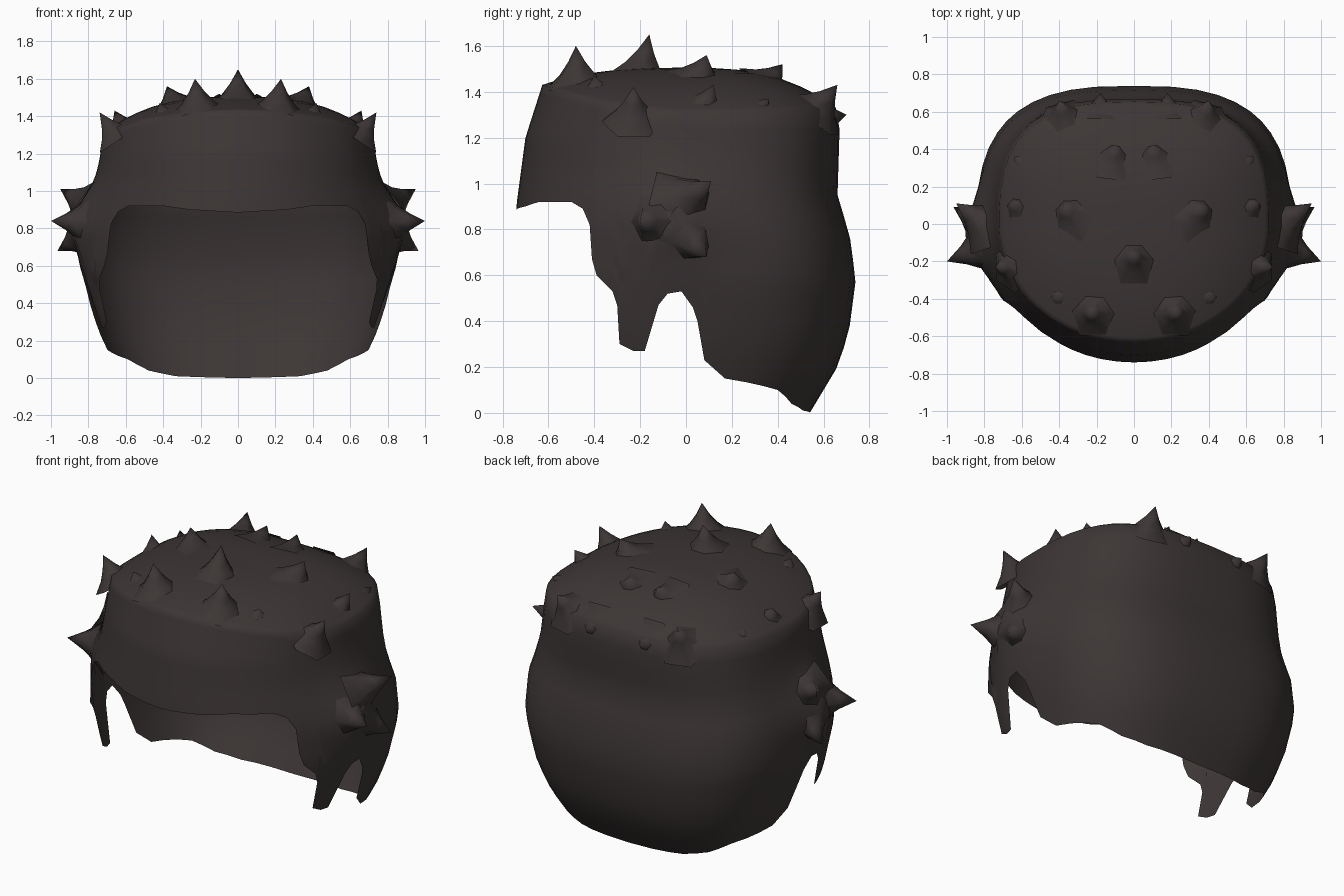
import bpy, bmesh, math
from mathutils import Vector

if "Cube" in bpy.data.objects:
    bpy.data.objects.remove(bpy.data.objects["Cube"])

hair = bpy.data.materials.new("dark_brown_hair")
hair.diffuse_color = (0.046, 0.037, 0.036, 1)
hair.use_nodes = True
hair.node_tree.nodes["Principled BSDF"].inputs["Base Color"].default_value = hair.diffuse_color


def interp(table, v):
    if v <= table[0][0]:
        return table[0][1]
    for (a, p), (b, q) in zip(table, table[1:]):
        if v <= b:
            return p + (q - p) * (v - a) / (b - a)
    return table[-1][1]


# Half width, front depth and back depth by height
WIDTH = [(0, .62), (.16, .71), (.35, .78), (.6, .84), (.8, .83), (1.05, .76), (1.2, .735), (1.4, .71)]
FRONT = [(.9, .74), (1.2, .70), (1.45, .62)]
BACK = [(0, .54), (.2, .66), (.35, .71), (.58, .74), (.8, .71), (.93, .66), (1.25, .67), (1.4, .64)]

# Lower hairline as (y, z): fringe, sideburn, ear notch, nape
HAIRLINE = [(-.74, .885), (-.70, .90), (-.64, .92), (-.5, .92), (-.45, .89), (-.42, .82),
            (-.41, .67), (-.39, .6), (-.32, .53), (-.30, .47), (-.29, .30), (-.23, .27),
            (-.18, .27), (-.12, .47), (-.08, .52), (-.02, .53), (.03, .46), (.05, .4),
            (.08, .23), (.17, .15), (.4, .10), (.46, .04), (.51, .01), (.54, 0)]


def surface(t, z):
    """Point on the head outline at angle t (-90 front, 90 back) and height z."""
    n = 2 if t < 0 else 2.8
    c = max(math.cos(t), 0) ** (2 / n)
    s = abs(math.sin(t)) ** (2 / n)
    y = -s * interp(FRONT, z) if t < 0 else s * interp(BACK, z)
    return Vector((c * interp(WIDTH, z), y, z))


def angle(y, z):
    if y < 0:
        return -math.asin(min(1, -y / interp(FRONT, z)))
    return math.asin(min(1, y / interp(BACK, z)) ** 1.4)


# Columns along the hairline, with wide gaps subdivided
line = [(angle(y, z), z) for y, z in HAIRLINE]
line[0], line[-1] = (-math.pi / 2, .885), (math.pi / 2, 0)
cols = [line[0]]
for (a, p), (b, q) in zip(line, line[1:]):
    k = max(1, math.ceil((b - a) / math.radians(9)))
    cols += [(a + (b - a) * i / k, p + (q - p) * i / k) for i in range(1, k + 1)]


def rim_height(t):
    return 1.31 + .12 * max(0, -math.sin(t)) ** 1.6 + .02 * max(0, math.sin(t))


def crown_height(r, rim):
    return rim + (1.505 - rim) * (1 - r ** 2.8)


def finish(bm, name, mirror=False):
    mesh = bpy.data.meshes.new(name)
    bmesh.ops.recalc_face_normals(bm, faces=bm.faces)
    bm.to_mesh(mesh)
    bm.free()
    ob = bpy.data.objects.new(name, mesh)
    bpy.context.collection.objects.link(ob)
    mesh.materials.append(hair)
    bpy.ops.object.select_all(action='DESELECT')
    ob.select_set(True)
    bpy.context.view_layer.objects.active = ob
    bpy.ops.object.shade_smooth_by_angle(angle=math.radians(70))
    if mirror:
        m = ob.modifiers.new("Mirror", 'MIRROR')
        m.use_clip = True
        m.merge_threshold = 0.002
    return ob


# Hair shell: side wall from hairline to rim, then the rounded crown
ROWS = 14
RINGS = (.97, .92, .85, .76, .64, .5, .34, .17)
bm = bmesh.new()
grid = []
for t, zb in cols:
    col = []
    rim = rim_height(t)
    for i in range(ROWS + 1):
        z = zb + (rim - zb) * i / ROWS
        p = surface(t, z)
        # swelling under the ear tufts
        if p.x > .4:
            d = ((p.y + .06) / .19) ** 2 + ((p.z - .84) / .16) ** 2
            p.x += .08 * math.exp(-d)
        col.append(bm.verts.new(p))
    edge = surface(t, rim)
    for r in RINGS:
        col.append(bm.verts.new((edge.x * r, edge.y * r, crown_height(r, rim))))
    grid.append(col)
pole = bm.verts.new((0, 0, 1.505))
for a, b in zip(grid, grid[1:]):
    for i in range(len(a) - 1):
        bm.faces.new((a[i], b[i], b[i + 1], a[i + 1]))
    bm.faces.new((a[-1], b[-1], pole))
finish(bm, "hair_shell", mirror=True)


def add_spike(bm, tip, base, radius, sides=6):
    """Open leaning cone with a flared root."""
    tip, base = Vector(tip), Vector(base)
    q = (tip - base).to_track_quat('Z', 'Y')
    rings = []
    for f, r in ((0, 1.25), (.3, .72), (.6, .36)):
        rings.append([bm.verts.new(base.lerp(tip, f) + q @ Vector(
            (radius * r * math.cos(k * math.tau / sides),
             radius * r * math.sin(k * math.tau / sides), 0))) for k in range(sides)])
    top = bm.verts.new(tip)
    for k in range(sides):
        j = (k + 1) % sides
        for lo, hi in zip(rings, rings[1:]):
            bm.faces.new((lo[k], lo[j], hi[j], hi[k]))
        bm.faces.new((rings[-1][k], rings[-1][j], top))


# Crown spikes: tip, then root, then radius
CROWN = [((.23, -.48, 1.60), (.21, -.47, 1.42), .12),
         ((.38, .09, 1.56), (.33, .05, 1.43), .13),
         ((.42, -.40, 1.47), (.38, -.38, 1.35), .12),
         ((.10, .42, 1.52), (.11, .34, 1.42), .12),
         ((.74, -.23, 1.42), (.64, -.23, 1.27), .11),
         ((.66, .12, 1.43), (.60, .07, 1.30), .11),
         ((.64, .36, 1.37), (.56, .29, 1.28), .11),
         ((.40, .66, 1.43), (.37, .55, 1.30), .12),
         ((.18, .70, 1.30), (.18, .58, 1.28), .11)]
bm = bmesh.new()
for side in (1, -1):
    for tip, root, rad in CROWN:
        add_spike(bm, (tip[0] * side, *tip[1:]), (root[0] * side, *root[1:]), rad)
add_spike(bm, (0, -.16, 1.65), (0, -.20, 1.46), .12)
finish(bm, "crown_spikes")

# Ear tufts: three spikes fanning out on each side
TUFT = [((.95, .11, 1.01), (.77, -.02, .91), .14),
        ((1.0, -.20, .84), (.78, -.12, .83), .14),
        ((.965, .09, .68), (.80, .00, .77), .13)]
for side, name in ((1, "right_ear_tuft"), (-1, "left_ear_tuft")):
    bm = bmesh.new()
    for tip, root, rad in TUFT:
        add_spike(bm, (tip[0] * side, *tip[1:]), (root[0] * side, *root[1:]), rad)
    finish(bm, name)
